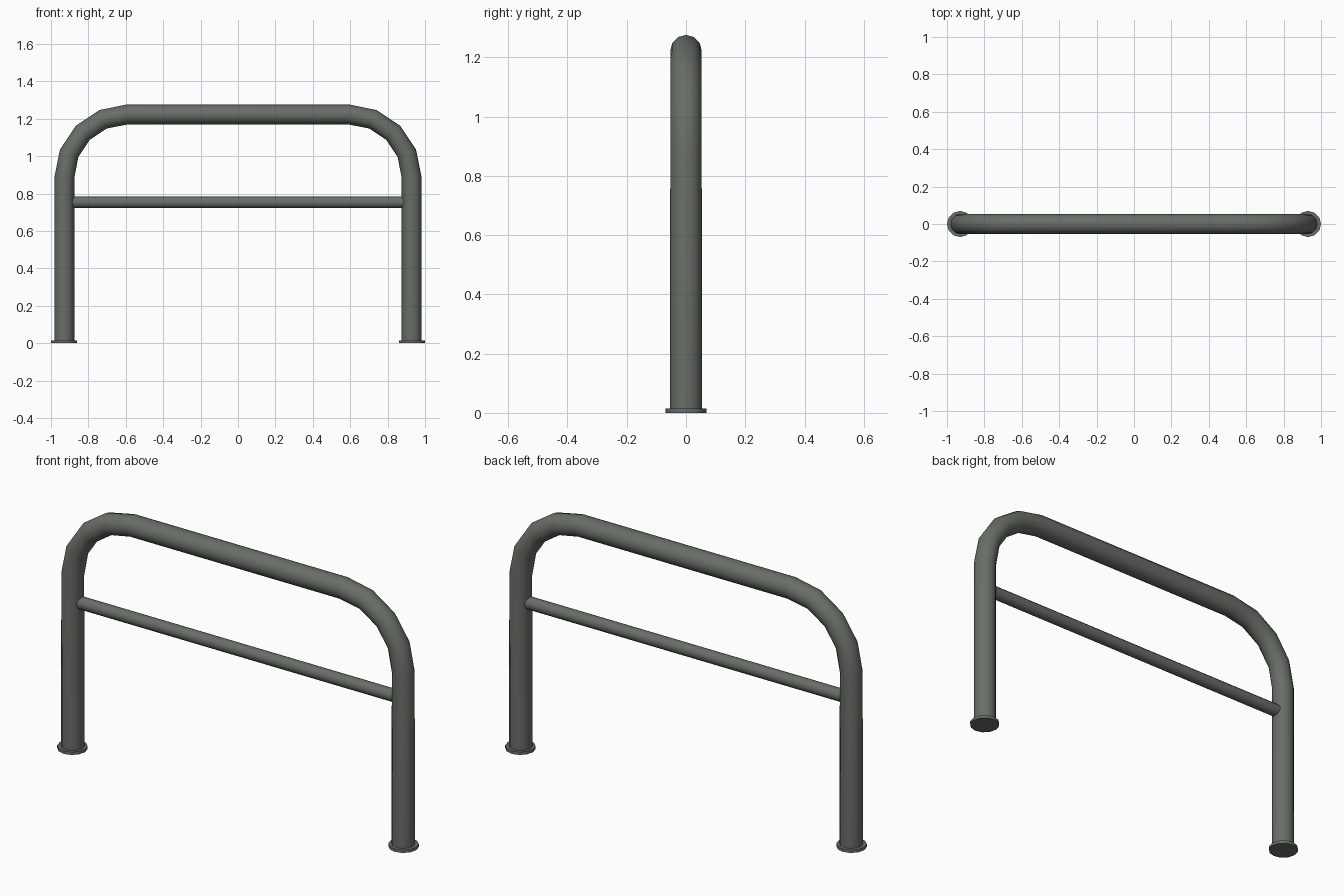
import bpy
from math import sin, cos, pi, radians

if "Cube" in bpy.data.objects:
    bpy.data.objects.remove(bpy.data.objects["Cube"])

paint = bpy.data.materials.new("dark_grey_paint")
paint.diffuse_color = (0.14, 0.155, 0.135, 1)
paint.use_nodes = True
paint.node_tree.nodes["Principled BSDF"].inputs["Base Color"].default_value = paint.diffuse_color


def finish(obj, name):
    obj.name = name
    obj.data.materials.clear()
    obj.data.materials.append(paint)
    bpy.ops.object.select_all(action='DESELECT')
    obj.select_set(True)
    bpy.context.view_layer.objects.active = obj
    bpy.ops.object.shade_smooth_by_angle(angle=radians(40))


def tube(name, points, radius):
    """12-sided capped tube along (x, z, radius factor) points in the y = 0 plane."""
    curve = bpy.data.curves.new(name, 'CURVE')
    curve.dimensions = '3D'
    curve.bevel_depth = radius
    curve.bevel_resolution = 4
    curve.use_fill_caps = True
    spline = curve.splines.new('POLY')
    spline.points.add(len(points) - 1)
    for p, (x, z, f) in zip(spline.points, points):
        p.co = (x, 0, z, 1)
        p.radius = f
    obj = bpy.data.objects.new(name, curve)
    bpy.context.collection.objects.link(obj)
    bpy.ops.object.select_all(action='DESELECT')
    obj.select_set(True)
    bpy.context.view_layer.objects.active = obj
    bpy.ops.object.convert(target='MESH')
    finish(bpy.context.object, name)


# Bent hoop: leg, four-segment corner bend, top rail, then mirrored
LEG_X, TOP_Z, BEND = 0.928, 1.223, 0.335
half = [(-LEG_X, 0.005, 1.02)]
for i in range(5):
    a = i * pi / 8
    half.append((-LEG_X + BEND * (1 - cos(a)), TOP_Z - BEND * (1 - sin(a)), 1.0))
tube("hoop_frame", half + [(-x, z, f) for x, z, f in reversed(half)], 0.053)

# Thin cross bar between the legs
tube("cross_bar", [(-0.9, 0.753, 1), (0.9, 0.753, 1)], 0.031)

# Floor flanges
for side, x in (("left", -0.93), ("right", 0.93)):
    bpy.ops.mesh.primitive_cylinder_add(vertices=12, radius=0.07, depth=0.015,
                                        location=(x, 0, 0.0075), rotation=(0, 0, pi / 2))
    finish(bpy.context.object, side + "_floor_flange")
